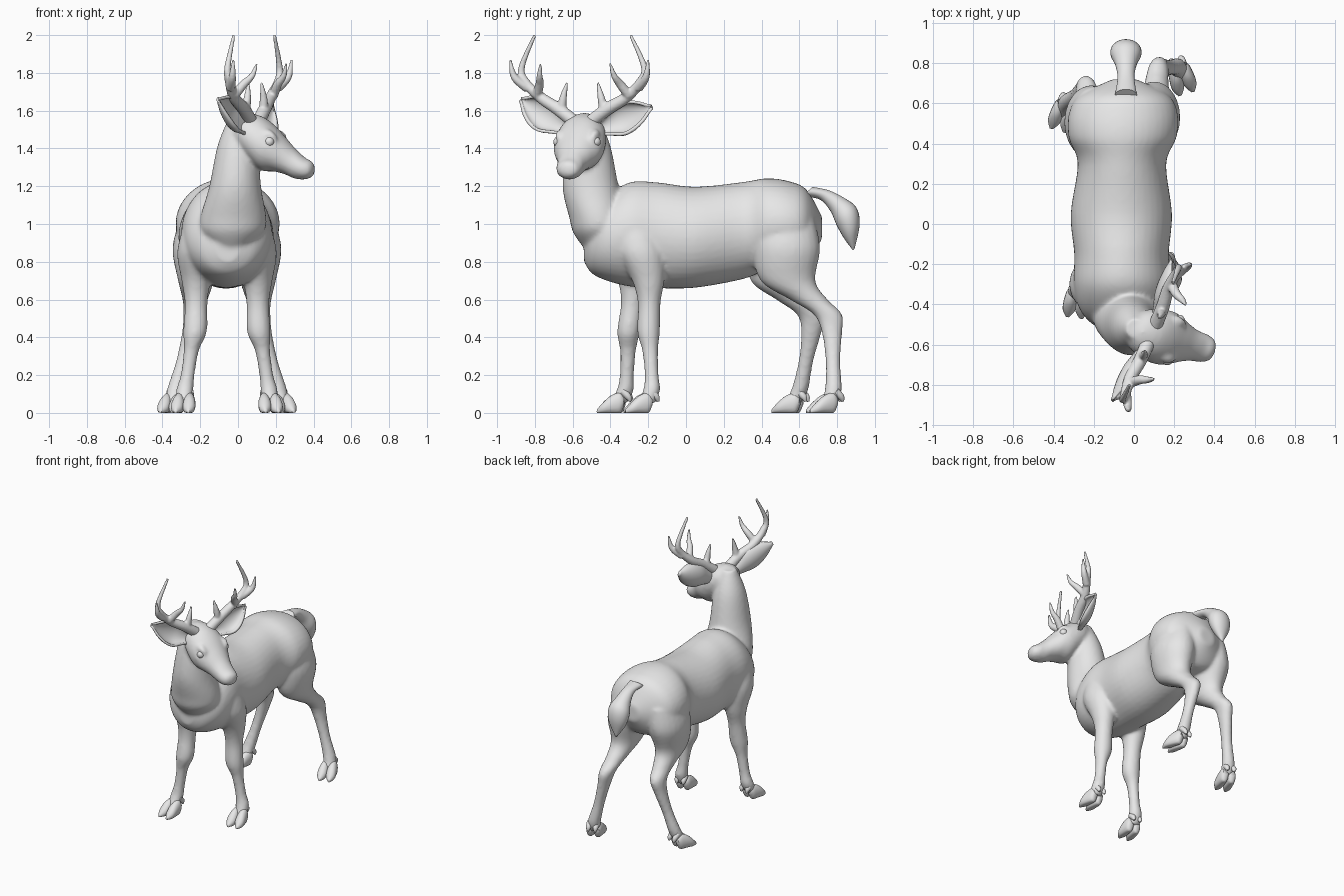
import bpy, bmesh, math
from mathutils import Vector

if "Cube" in bpy.data.objects:
    bpy.data.objects.remove(bpy.data.objects["Cube"])

X, Y, Z = Vector((1, 0, 0)), Vector((0, 1, 0)), Vector((0, 0, 1))
grey = bpy.data.materials.new("plain_grey")
grey.diffuse_color = (0.8, 0.8, 0.8, 1)
grey.use_nodes = True
grey.node_tree.nodes["Principled BSDF"].inputs["Base Color"].default_value = grey.diffuse_color


def spline(rows, n):
    """Catmull-Rom interpolation through rows of numbers."""
    out, last = [], len(rows) - 1
    for i in range(last):
        a, b, c, d = (rows[max(0, min(last, i + k))] for k in (-1, 0, 1, 2))
        for s in range(n):
            t = s / n
            out.append([0.5 * (2 * q + (r - p) * t + (2 * p - 5 * q + 4 * r - w) * t * t
                               + (3 * q - p - 3 * r + w) * t ** 3) for p, q, r, w in zip(a, b, c, d)])
    return out + [list(rows[-1])]


def loft(bm, rows, u=None, v=None, n=5, seg=24, floor=None):
    """Closed tube through (x, y, z, ru, rv) rows; section axes follow the path if u is None."""
    pts = spline(rows, n)
    rings = []
    for i, p in enumerate(pts):
        c, ru, rv = Vector(p[:3]), max(p[3], .003), max(p[-1], .003)
        uu, vv = u, v
        if u is None:
            t = (Vector(pts[min(i + 1, len(pts) - 1)][:3]) - Vector(pts[max(i - 1, 0)][:3])).normalized()
            uu = t.cross(Vector((.9, .4, -.1))).normalized()
            vv = t.cross(uu)
        ring = []
        for k in range(seg):
            a = math.tau * k / seg
            q = c + uu * ru * math.cos(a) + vv * rv * math.sin(a)
            if floor is not None:
                q.z = max(q.z, floor)
            ring.append(bm.verts.new(q))
        rings.append(ring)
    for r0, r1 in zip(rings, rings[1:]):
        for k in range(seg):
            m = (k + 1) % seg
            bm.faces.new((r0[k], r0[m], r1[m], r1[k]))
    bm.faces.new(rings[0])
    bm.faces.new(rings[-1])


def finish(bm, name, voxel=None, smooth=4):
    """Make an object; with a voxel size its overlapping lofts melt into one skin."""
    bmesh.ops.recalc_face_normals(bm, faces=bm.faces)
    me = bpy.data.meshes.new(name)
    bm.to_mesh(me)
    bm.free()
    ob = bpy.data.objects.new(name, me)
    bpy.context.collection.objects.link(ob)
    me.materials.append(grey)
    bpy.ops.object.select_all(action='DESELECT')
    ob.select_set(True)
    bpy.context.view_layer.objects.active = ob
    if voxel:
        mod = ob.modifiers.new("blend", 'REMESH')
        mod.mode, mod.voxel_size, mod.use_smooth_shade = 'VOXEL', voxel, True
        soft = ob.modifiers.new("soften", 'SMOOTH')
        soft.factor, soft.iterations = 0.5, smooth
        bpy.ops.object.modifier_apply(modifier="blend")
        bpy.ops.object.modifier_apply(modifier="soften")
        bpy.ops.object.shade_smooth()
    else:
        bpy.ops.object.shade_smooth_by_angle(angle=math.radians(50))
    return ob


def other_leg(p, front):
    """Right-leg point moved to the left leg, which strides further forward."""
    drop = 1.03 - p[2]
    shift = .04 + .11 * drop if front else .2 * max(drop, 0) ** 1.2
    return (-.117 - p[0], p[1] - shift, *p[2:])


def across_head(p, offset=-.47):
    """Reflect a point through the middle plane of the turned head."""
    normal = Vector((.39, .92, 0)).normalized()
    p = Vector(p)
    return p - 2 * (p.dot(normal) - offset) * normal


# Torso: y, centre z, half width, half height
body = bmesh.new()
torso = [(-.54, .88, .06, .08), (-.5, .89, .15, .15), (-.42, .92, .215, .22), (-.3, .945, .24, .275),
         (-.15, .94, .235, .28), (.05, .93, .252, .267), (.3, .965, .22, .257),
         (.43, 1, .268, .242), (.55, 1, .27, .225), (.64, .99, .22, .19), (.72, .98, .06, .06)]
loft(body, [(-.045 - .018 * math.cos(2 * y), y, z, a, b) for y, z, a, b in torso], X, Z, seg=40)

# Neck: y, z, half width, half depth
neck = [(-.47, .86, .07, .06), (-.46, .95, .16, .135), (-.465, 1.03, .175, .152), (-.505, 1.2, .137, .148),
        (-.515, 1.42, .105, .113), (-.52, 1.575, .05, .05)]
loft(body, [(-.03 + .06 * (z - .95), y, z, a, b) for y, z, a, b in neck], X, Y, n=6, seg=32)

# Head turned to its left: x, z, half width, half height
face = Vector((.955, -.29, 0)).normalized()
side = Vector((.29, .955, 0)).normalized()
head = [(-.03, 1.49, .05, .05), (.01, 1.49, .095, .09), (.06, 1.465, .125, .122), (.13, 1.425, .138, .142),
        (.19, 1.4, .13, .122), (.25, 1.36, .098, .097), (.3, 1.32, .078, .08), (.355, 1.293, .07, .057),
        (.388, 1.29, .052, .042), (.402, 1.29, .02, .02)]
loft(body, [(x, -.525 - .27 * x, z, a, b) for x, z, a, b in head], side, Z, seg=32)
for s in (-1, 1):  # brow ridges
    c = Vector((.185, -.573, 1.468)) + side * s * .095
    loft(body, [(*(c - face * .05), .012), (*(c + Z * .008), .026), (*(c + face * .05 - Z * .02), .01)])

# Legs: x, y, z, half width, half depth
front_leg = [(.07, -.27, 1, .1, .12), (.1, -.24, .85, .105, .125), (.105, -.2, .7, .077, .085),
             (.105, -.195, .58, .06, .06), (.11, -.198, .43, .062, .06), (.13, -.19, .33, .04, .042),
             (.15, -.182, .2, .037, .037), (.165, -.182, .12, .045, .045), (.17, -.21, .05, .04, .045)]
hind_leg = [(.08, .52, 1.03, .11, .16), (.1, .53, .87, .13, .18), (.105, .54, .7, .095, .145),
            (.11, .65, .6, .067, .1), (.12, .752, .52, .052, .075), (.138, .773, .42, .042, .053),
            (.175, .778, .27, .037, .039), (.215, .78, .12, .045, .045), (.225, .755, .05, .04, .045)]
for rows, front in ((front_leg, True), (hind_leg, False)):
    loft(body, rows, X, Y)
    loft(body, [other_leg(r, front) for r in rows], X, Y)
finish(body, "body", .0125, 5)


# Cloven hooves with dewclaws
def hoof(name, heel, toe):
    bm = bmesh.new()
    heel, d = Vector((*heel[:2], 0)), Vector((toe[0] - heel[0], toe[1] - heel[1], 0))
    L = d.length
    d.normalize()
    s = d.cross(Z)
    for k in (-1, 1):
        rows = [(*(heel + Z * z + d * t * L + s * k * (.026 + .008 * t)), w, h)
                for t, z, w, h in ((-.06, .06, .018, .02), (.1, .052, .029, .055), (.45, .042, .034, .05),
                                   (.75, .025, .03, .032), (1, .008, .008, .01))]
        loft(bm, rows, s, Z, seg=16, floor=0)
        b = heel + Z * .115 + s * k * .025
        loft(bm, [(*b, .02), (*(b - d * .03 - Z * .03), .018), (*(b - d * .04 - Z * .055), .006)], n=3, seg=12)
    finish(bm, name)


for name, heel, toe, front in (("front", (.163, -.19, .1), (.18, -.325, .1), True),
                               ("hind", (.22, .785, .1), (.262, .647, .1), False)):
    hoof(name + "_right_hoof", heel, toe)
    hoof(name + "_left_hoof", other_leg(heel, front), other_leg(toe, front))

# Tail with a full drooping end: y, z, half width, half depth
bm = bmesh.new()
tail = [(.64, 1.17, .055, .04), (.73, 1.155, .042, .035), (.8, 1.105, .055, .05),
        (.85, 1.04, .078, .07), (.878, .96, .062, .055), (.888, .865, .006, .006)]
loft(bm, [(-.04, *r) for r in tail], X, Vector((0, .75, .66)))
finish(bm, "tail")

# Antlers: a curved beam and three tines, reflected across the head
beam = [(.07, -.59, 1.54), (.03, -.68, 1.61), (-.02, -.77, 1.67), (-.045, -.85, 1.75),
        (-.055, -.87, 1.83), (-.022, -.8, 2)]
brow_tine = [(.04, -.66, 1.6), (.05, -.65, 1.67), (.055, -.63, 1.75)]
inner_tine = [(-.02, -.79, 1.68), (.03, -.775, 1.74), (.075, -.775, 1.785), (.1, -.77, 1.85)]
outer_tine = [(-.04, -.84, 1.72), (-.03, -.91, 1.78), (-.025, -.93, 1.87)]
for name, place in (("right_antler", Vector), ("left_antler", across_head)):
    bm = bmesh.new()
    for pts in (beam, brow_tine, inner_tine, outer_tine):
        r0, m = (.036 if pts is beam else .026), len(pts) - 1
        loft(bm, [(*place(p), r0 * (1 - .75 * (k / m) ** 1.6)) for k, p in enumerate(pts)], n=6, seg=16)
    finish(bm, name, .007, 3)

# Ears: cupped leaf shapes opening toward the face
base, tip = Vector((.035, -.625, 1.5)), Vector((-.105, -.875, 1.66))
right_ear = (base, tip, Vector((.75, -.6, .2)))
left_ear = (across_head(base), across_head(tip) - Z * .04, Vector((.9, -.25, .1)))
for name, (base, tip, out) in (("right_ear", right_ear), ("left_ear", left_ear)):
    bm = bmesh.new()
    ax = (tip - base).normalized()
    out = (out - ax * out.dot(ax)).normalized()
    wide = ax.cross(out)
    widths = spline([(.03,), (.055,), (.082,), (.078,), (.05,), (.006,)], 4)
    N, M = len(widths) - 1, 12
    grid = []
    for i, (w,) in enumerate(widths):
        c = base.lerp(tip, i / N)
        grid.append([bm.verts.new(c + wide * w * math.sin(a) + out * w * .75 * (.55 - math.cos(a)))
                     for a in (math.radians(-100 + 200 * j / M) for j in range(M + 1))])
    for i in range(N):
        for j in range(M):
            bm.faces.new((grid[i][j], grid[i][j + 1], grid[i + 1][j + 1], grid[i + 1][j]))
    mod = finish(bm, name).modifiers.new("thickness", 'SOLIDIFY')
    mod.thickness, mod.offset = .016, 0

# Eyes set under the brows
for name, s in (("right_eye", -1), ("left_eye", 1)):
    bm = bmesh.new()
    bmesh.ops.create_uvsphere(bm, u_segments=20, v_segments=12, radius=.027)
    bmesh.ops.translate(bm, verts=bm.verts, vec=Vector((.195, -.577, 1.435)) + side * s * .103)
    finish(bm, name)
